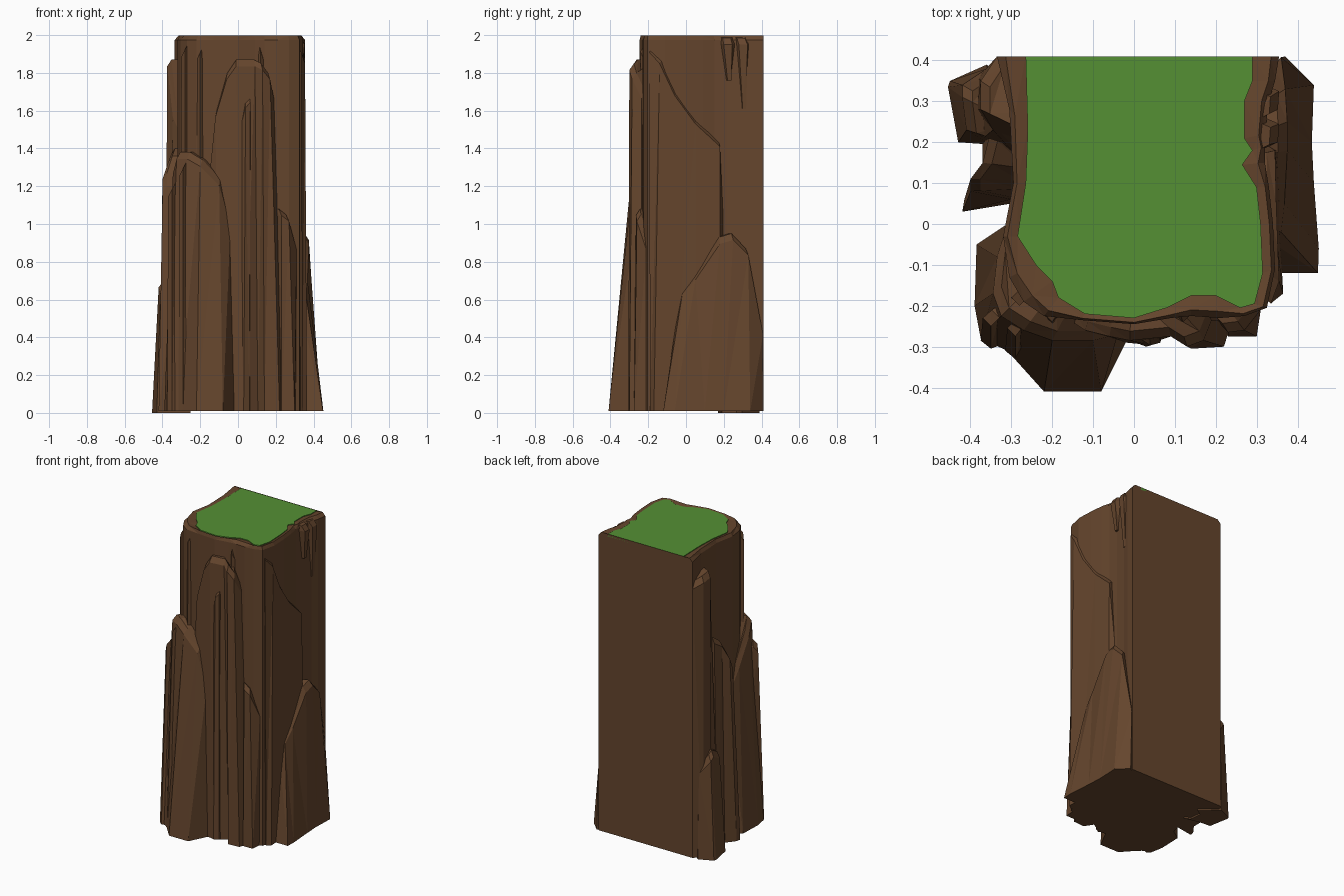
import bpy, bmesh
from mathutils import Vector

CENTER = Vector((0.0, 0.1))


def material(name, rgb):
    m = bpy.data.materials.new(name)
    m.diffuse_color = (*rgb, 1)
    return m


ROCK = material("rock_brown", (0.13, 0.06, 0.026))
GRASS = material("grass_green", (0.09, 0.28, 0.034))


def loft(name, rings, mat, cap_top=True):
    """Skin a stack of equal-length rings and cap the ends."""
    bm = bmesh.new()
    vr = [[bm.verts.new(p) for p in r] for r in rings]
    n = len(vr[0])
    for a, b in zip(vr, vr[1:]):
        for i in range(n):
            j = (i + 1) % n
            bm.faces.new((a[i], a[j], b[j], b[i]))
    bm.faces.new(vr[0][::-1])
    if cap_top:
        bm.faces.new(vr[-1])
    bmesh.ops.recalc_face_normals(bm, faces=bm.faces)
    bmesh.ops.triangulate(bm, faces=bm.faces)
    me = bpy.data.meshes.new(name)
    bm.to_mesh(me)
    bm.free()
    me.materials.append(mat)
    ob = bpy.data.objects.new(name, me)
    bpy.context.collection.objects.link(ob)
    return ob


def slab(name, cols, z0=0.01, chamfer=0.035):
    """Rock slab from columns (x foot, y foot, x top, y top, z top)."""
    def inward(x, y, t):
        return Vector((x, y)).lerp(CENTER, t)
    foot, brow, crest = [], [], []
    for xb, yb, xt, yt, zt in cols:
        foot.append((xb, yb, z0))
        brow.append((xt, yt, zt - chamfer))
        crest.append((*inward(xt, yt, 0.06), zt))
    # hidden back of the slab, buried in the core
    back = [(*inward(c[2], c[3], 0.3), c[4]) for c in reversed(cols)]
    foot += [(x, y, z0) for x, y, z in back]
    brow += [(x, y, z - chamfer) for x, y, z in back]
    crest += back
    loft(name, [foot, brow, crest], ROCK)


# Core: (grass edge x, y, outer wall x, y) going round from the back left
core = [
    (-.265, .41, -.335, .41), (-.26, .23, -.305, .28), (-.265, .1, -.295, .1),
    (-.285, -.03, -.32, -.03), (-.24, -.1, -.305, -.13), (-.2, -.14, -.27, -.19),
    (-.185, -.18, -.22, -.225), (-.12, -.22, -.13, -.235), (0, -.23, 0, -.245),
    (.08, -.205, .09, -.23), (.14, -.175, .14, -.225), (.2, -.175, .21, -.23),
    (.26, -.205, .27, -.225), (.295, -.195, .325, -.205), (.315, -.12, .345, -.11),
    (.31, 0, .34, 0), (.3, .09, .33, .09), (.265, .145, .32, .15),
    (.29, .18, .32, .19), (.27, .21, .32, .22), (.27, .3, .33, .3),
    (.29, .35, .345, .35), (.29, .41, .355, .41),
]
loft("rock_core", [[(c[2], c[3], .01) for c in core],
                   [(c[2], c[3], 1.975) for c in core],
                   [(c[0] * .3 + c[2] * .7, c[1] * .3 + c[3] * .7, 1.997) for c in core],
                   [(c[0], c[1], 1.99) for c in core]], ROCK)
loft("grass_top", [[(c[0], c[1], 1.98) for c in core],
                   [(c[0], c[1], 1.995) for c in core]], GRASS)

# Front slabs
slab("front_left_buttress", [
    (-.31, .0, -.31, .0, .95), (-.385, -.05, -.335, -.08, 1.12),
    (-.39, -.2, -.345, -.17, 1.3), (-.375, -.28, -.325, -.225, 1.38),
    (-.31, -.31, -.27, -.26, 1.38), (-.22, -.41, -.2, -.285, 1.34),
    (-.08, -.41, -.1, -.285, 1.24), (-.02, -.29, -.04, -.27, 1.03),
    (.02, -.285, 0, -.265, .7), (.03, -.24, .02, -.24, .4)])
slab("front_middle_slab", [
    (-.16, -.25, -.15, -.24, 1.3), (-.1, -.27, -.12, -.26, 1.6),
    (-.02, -.29, -.06, -.275, 1.8), (.03, -.295, -.01, -.285, 1.87),
    (.105, -.25, .09, -.275, 1.87), (.14, -.305, .13, -.3, 1.85),
    (.22, -.3, .17, -.285, 1.8), (.24, -.235, .19, -.235, 1.7)])
slab("front_inner_spur", [
    (-.01, -.285, 0, -.27, 1.5), (.03, -.3, .04, -.297, 1.65),
    (.06, -.285, .065, -.29, 1.68), (.07, -.25, .07, -.25, 1.6)])
slab("front_right_slab", [
    (.22, -.25, .215, -.25, 1.08), (.23, -.275, .23, -.265, 1.08),
    (.3, -.275, .27, -.26, 1.05), (.305, -.21, .31, -.21, .9)])

# Thin ribs on the front: x, y at the foot, y at the top, top height
for i, (x, yb, yt, zt) in enumerate([(-.35, -.305, -.25, 1.22), (-.29, -.33, -.275, 1.33),
                                     (-.2, -.25, -.24, 1.94), (-.28, -.2, -.2, 1.96),
                                     (.12, -.24, -.24, 1.95)]):
    slab(f"front_rib_{i + 1}", [(x - .025, yb + .02, x - .02, yt + .02, zt - .04),
                                (x, yb, x, yt, zt),
                                (x + .025, yb + .01, x + .02, yt + .02, zt - .06)])

# Right side slabs and hanging spurs
slab("right_upper_slab", [
    (.34, -.19, .335, -.195, 1.93), (.365, -.17, .355, -.14, 1.87),
    (.36, -.08, .352, -.06, 1.7), (.36, .05, .348, .05, 1.55),
    (.355, .18, .345, .18, 1.43), (.32, .2, .315, .2, .98)], chamfer=.02)
slab("right_buttress", [
    (.33, -.12, .33, -.04, .6), (.45, -.12, .36, -.02, .66),
    (.452, -.06, .368, .05, .74), (.44, .1, .375, .18, .93),
    (.435, .2, .375, .25, .95), (.44, .34, .37, .33, .87),
    (.37, .41, .36, .408, .45)])
for i, (y, z) in enumerate([(.22, 1.76), (.3, 1.61)]):
    slab(f"right_spur_{i + 1}", [
        (.31, y - .01, .32, y - .035, 1.99), (.335, y, .352, y - .02, 1.985),
        (.335, y + .02, .355, y + .025, 1.985), (.31, y + .02, .32, y + .04, 1.99)], z0=z)

# Left side slabs
slab("left_rear_pillar", [
    (-.335, .41, -.335, .41, 1.83), (-.38, .36, -.375, .35, 1.86),
    (-.385, .28, -.375, .28, 1.87), (-.38, .2, -.345, .23, 1.6),
    (-.3, .18, -.3, .18, 1.5)])
slab("left_rear_foot", [
    (-.36, .39, -.36, .38, .6), (-.45, .35, -.42, .34, .68),
    (-.455, .335, -.42, .31, .7), (-.43, .2, -.41, .23, .66),
    (-.36, .195, -.36, .2, .55)], z0=0)
slab("left_middle_slab", [
    (-.3, .05, -.3, .06, 1.0), (-.42, .03, -.4, .08, 1.2),
    (-.415, .06, -.4, .11, 1.27), (-.37, .12, -.37, .15, 1.36),
    (-.37, .2, -.355, .21, 1.4)])
